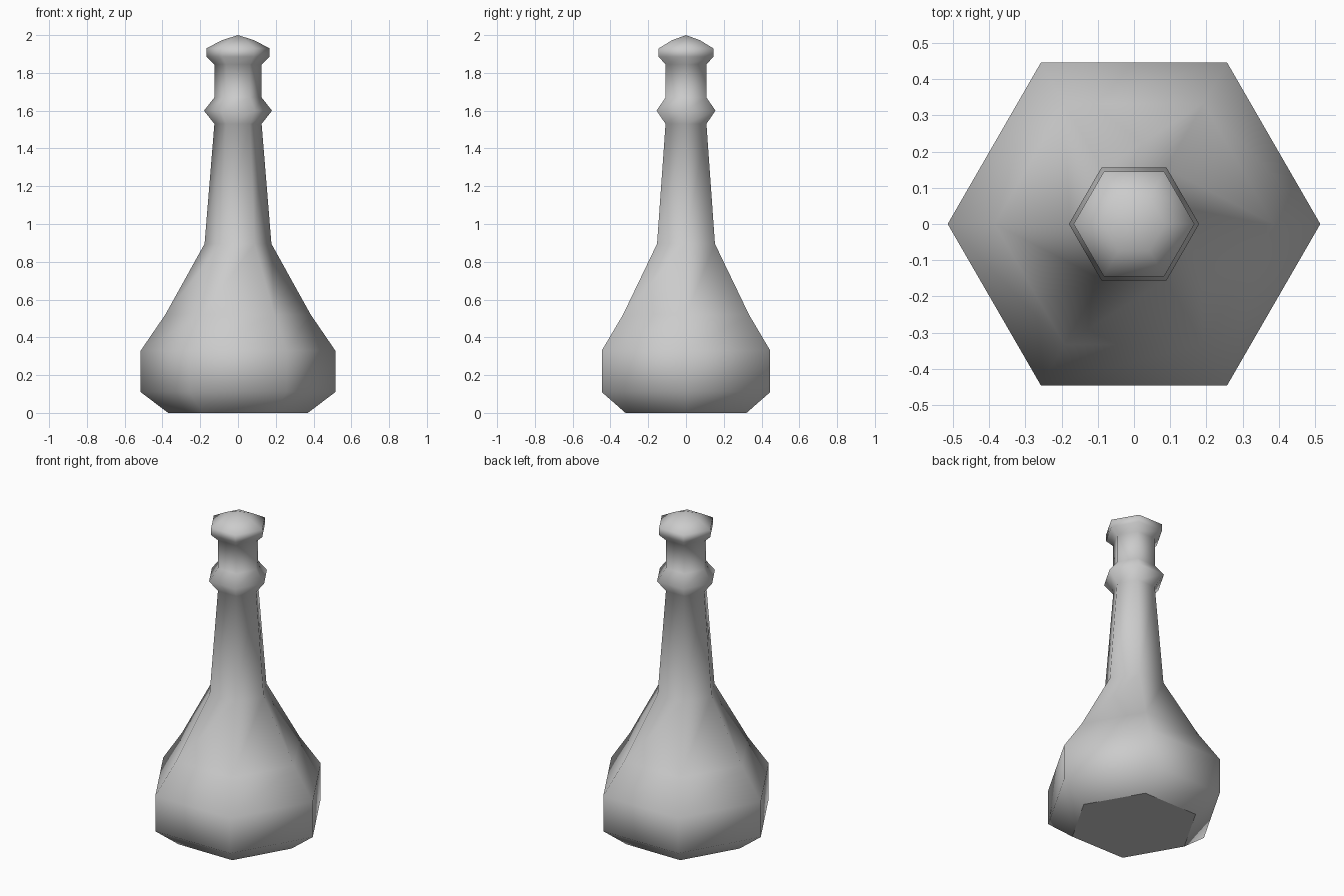
import bpy
import bmesh
from math import cos, sin, pi

if "Cube" in bpy.data.objects:
    bpy.data.objects.remove(bpy.data.objects["Cube"], do_unlink=True)

grey = bpy.data.materials.new("plain grey")
grey.use_nodes = True
colour = (0.6, 0.6, 0.6, 1)
grey.diffuse_color = colour
grey.node_tree.nodes["Principled BSDF"].inputs["Base Color"].default_value = colour

SIDES = 6
# Radius and height, from the foot up to the cap
profile = [
    (0.37, 0), (0.515, 0.11), (0.515, 0.33), (0.385, 0.52),  # belly
    (0.177, 0.895), (0.125, 1.53),                           # neck
    (0.18, 1.6), (0.125, 1.67),                              # collar
    (0.125, 1.845), (0.167, 1.885), (0.167, 1.93), (0.085, 1.973),  # lip and cap
]

bm = bmesh.new()
rings = [[bm.verts.new((r * cos(2 * pi * i / SIDES), r * sin(2 * pi * i / SIDES), z))
          for i in range(SIDES)] for r, z in profile]

# Walls between neighbouring rings
for low, high in zip(rings, rings[1:]):
    for i in range(SIDES):
        j = (i + 1) % SIDES
        bm.faces.new((low[i], low[j], high[j], high[i]))

# Pointed cap
tip = bm.verts.new((0, 0, 2))
for i in range(SIDES):
    bm.faces.new((rings[-1][i], rings[-1][(i + 1) % SIDES], tip))

# Flat base with a crisp rim
base = bm.faces.new(rings[0][::-1])
for face in bm.faces:
    face.smooth = True
for edge in base.edges:
    edge.smooth = False

mesh = bpy.data.meshes.new("bottle")
bm.to_mesh(mesh)
bm.free()
mesh.materials.append(grey)
bottle = bpy.data.objects.new("bottle", mesh)
bpy.context.collection.objects.link(bottle)
